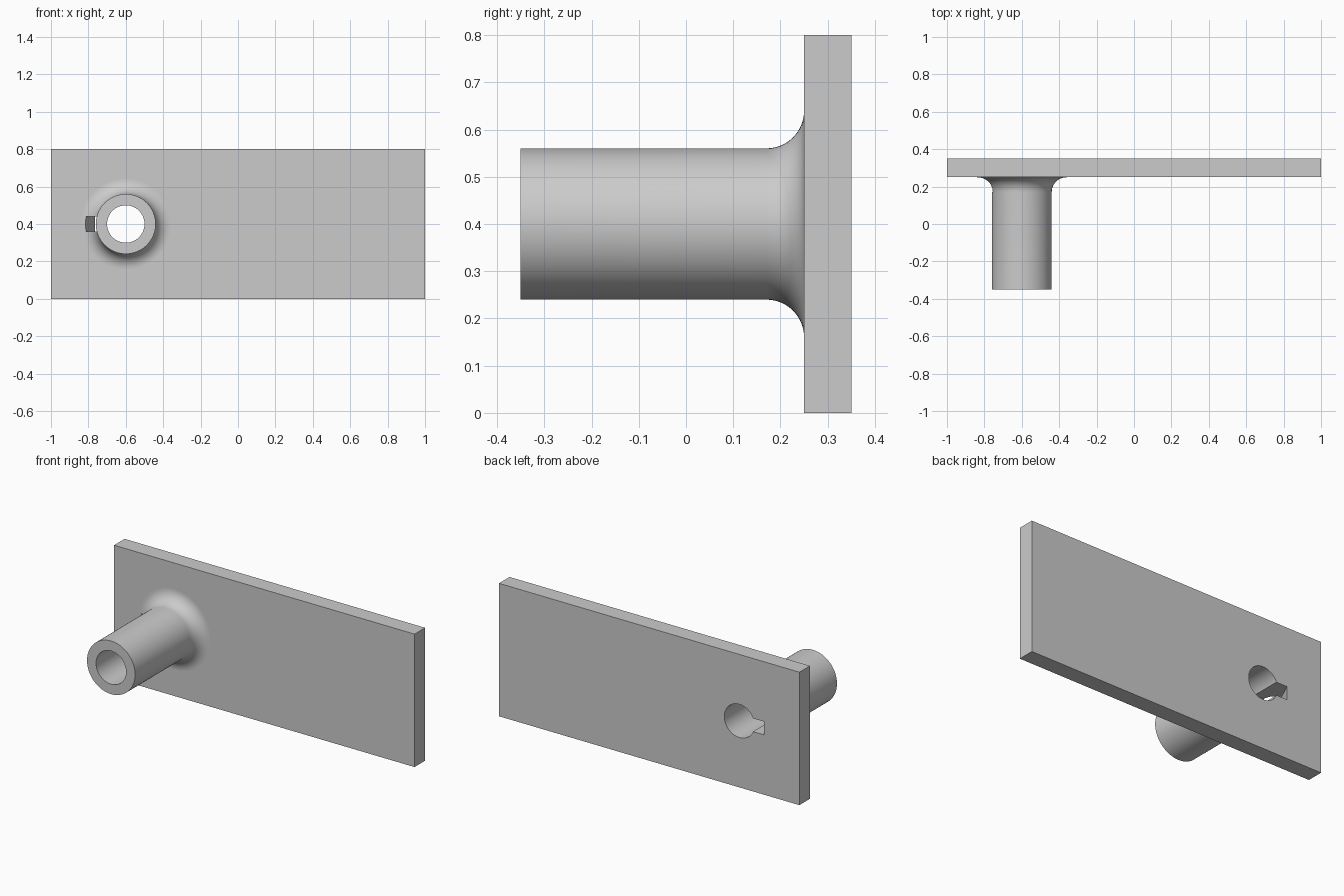
import bpy, bmesh, math
from mathutils import Vector

old = bpy.data.objects.get("Cube")
if old:
    bpy.data.objects.remove(old, do_unlink=True)

TUBE_X, TUBE_Z = -0.6, 0.4
PLATE_FRONT, PLATE_BACK = 0.25, 0.35
FILLET = 0.08

grey = bpy.data.materials.new("plain_grey")
grey.use_nodes = True
colour = (0.6, 0.6, 0.6, 1)
grey.diffuse_color = colour
grey.node_tree.nodes["Principled BSDF"].inputs["Base Color"].default_value = colour


def finish(name, bm):
    bmesh.ops.remove_doubles(bm, verts=bm.verts, dist=1e-5)
    bmesh.ops.recalc_face_normals(bm, faces=bm.faces)
    mesh = bpy.data.meshes.new(name)
    bm.to_mesh(mesh)
    bm.free()
    mesh.materials.append(grey)
    obj = bpy.data.objects.new(name, mesh)
    bpy.context.collection.objects.link(obj)
    return obj


def revolve(name, profile, steps=72):
    """Spin (radius, y) points about the tube axis."""
    bm = bmesh.new()
    verts = [bm.verts.new((TUBE_X + r, y, TUBE_Z)) for r, y in profile]
    edges = [bm.edges.new(pair) for pair in zip(verts, verts[1:])]
    bmesh.ops.spin(bm, geom=verts + edges, cent=(TUBE_X, 0, TUBE_Z), axis=(0, 1, 0),
                   angle=math.tau, steps=steps)
    return finish(name, bm)


def prism(name, outline, z0, z1):
    """Extrude an (x, y) outline upwards."""
    bm = bmesh.new()
    face = bm.faces.new([bm.verts.new((x, y, z0)) for x, y in outline])
    top = bmesh.ops.extrude_face_region(bm, geom=[face])["geom"]
    bmesh.ops.translate(bm, vec=Vector((0, 0, z1 - z0)),
                        verts=[v for v in top if isinstance(v, bmesh.types.BMVert)])
    return finish(name, bm)


# Backing plate
plate = prism("plate_with_tube", [(-1, PLATE_FRONT), (1, PLATE_FRONT),
                                  (1, PLATE_BACK), (-1, PLATE_BACK)], 0, 0.8)

# Tube body flaring into the plate
flare = [(0.24 - FILLET * math.cos(a), 0.17 + FILLET * math.sin(a))
         for a in (math.pi / 2 * i / 12 for i in range(13))]
tube = revolve("tube_body", [(0, -0.35), (0.16, -0.35)] + flare + [(0.24, 0.3), (0, 0.3)])

# Through bore and the slanted side slot
bore = revolve("bore_cutter", [(0, -0.5), (0.1, -0.5), (0.1, 0.5), (0, 0.5)])
slot = prism("slot_cutter", [(-0.62, 0.17), (-0.85, 0.17), (-0.76, 0.36), (-0.62, 0.36)],
             0.36, 0.44)

# Join the tube, then cut the openings
bpy.ops.object.select_all(action="DESELECT")
bpy.context.view_layer.objects.active = plate
plate.select_set(True)
for helper, operation in ((tube, "UNION"), (bore, "DIFFERENCE"), (slot, "DIFFERENCE")):
    mod = plate.modifiers.new(helper.name, "BOOLEAN")
    mod.operation = operation
    mod.solver = "EXACT"
    mod.object = helper
    bpy.ops.object.modifier_apply(modifier=mod.name)
    bpy.data.objects.remove(helper, do_unlink=True)

# Round surfaces smooth, plate faces flat
bpy.ops.object.shade_smooth_by_angle(angle=math.radians(30))
for poly in plate.data.polygons:
    if max(abs(c) for c in poly.normal) > 0.9999 and poly.area > 0.02:
        poly.use_smooth = False
